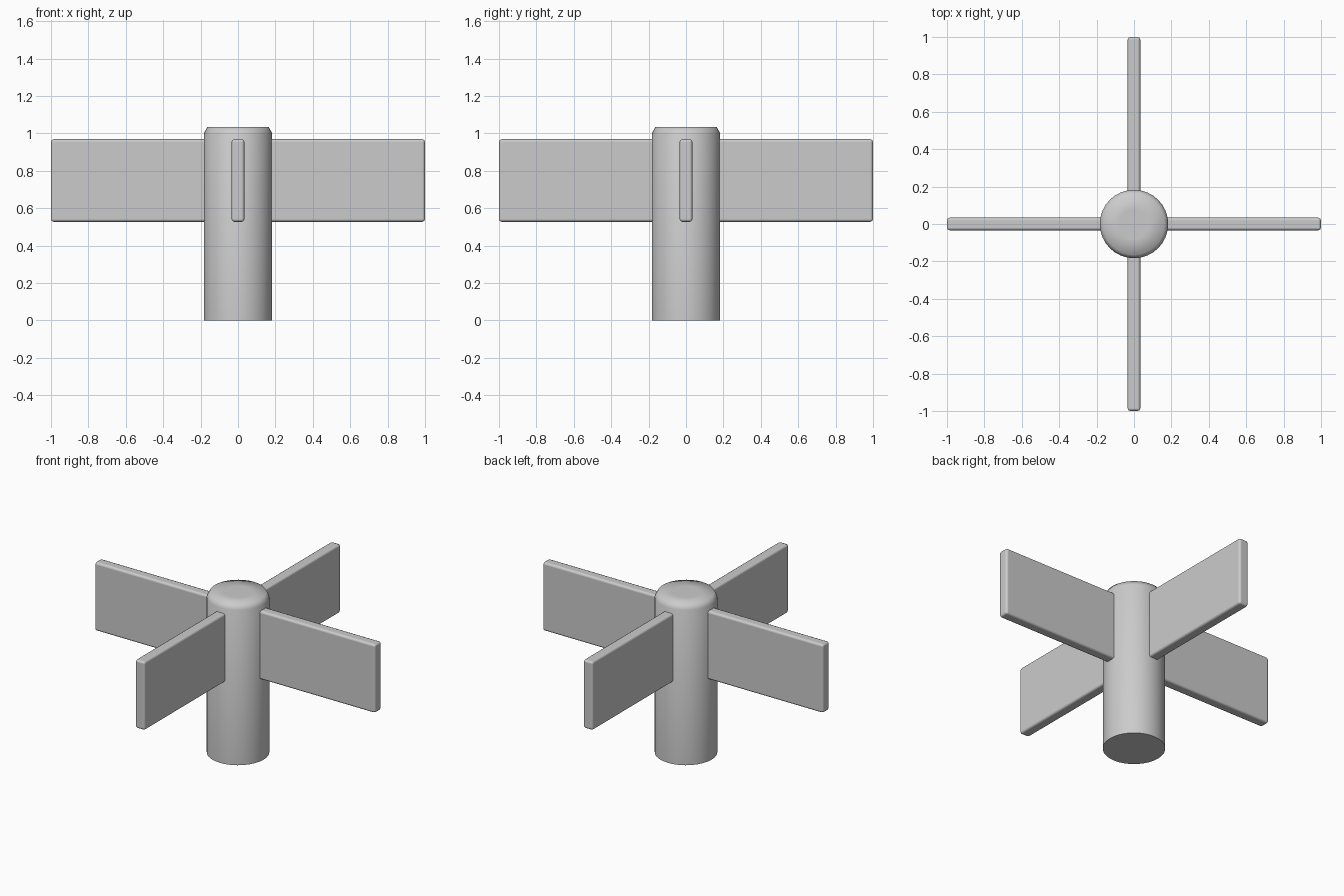
import bpy, bmesh, math

if "Cube" in bpy.data.objects:
    bpy.data.objects.remove(bpy.data.objects["Cube"])

# Central shaft: lathed profile with a chamfered, softly shaded top
profile = [(0, 0), (0.183, 0), (0.183, 0.012), (0.183, 1.0),
           (0.165, 1.033), (0.08, 1.033), (0, 1.033)]
bm = bmesh.new()
verts = [bm.verts.new((r, 0, z)) for r, z in profile]
edges = [bm.edges.new(pair) for pair in zip(verts, verts[1:])]
bmesh.ops.spin(bm, geom=verts + edges, cent=(0, 0, 0), axis=(0, 0, 1),
               angle=math.tau, steps=32)
bmesh.ops.remove_doubles(bm, verts=bm.verts, dist=1e-4)
bmesh.ops.recalc_face_normals(bm, faces=bm.faces)
mesh = bpy.data.meshes.new("shaft")
bm.to_mesh(mesh)
bm.free()
shaft = bpy.data.objects.new("shaft", mesh)
bpy.context.collection.objects.link(shaft)
bpy.context.view_layer.objects.active = shaft
shaft.select_set(True)
bpy.ops.object.shade_smooth_by_angle(angle=math.radians(70))


# Blades: thin upright plates with rounded edges, rooted inside the shaft
def add_blade(index):
    angle = index * math.pi / 2
    inner, outer = 0.1, 1.0
    mid = (inner + outer) / 2
    bpy.ops.mesh.primitive_cube_add(
        size=1, location=(mid * math.cos(angle), mid * math.sin(angle), 0.748),
        rotation=(0, 0, angle))
    blade = bpy.context.object
    blade.name = f"blade_{index + 1}"
    blade.scale = (outer - inner, 0.068, 0.442)
    bpy.ops.object.transform_apply(location=False, rotation=False, scale=True)
    bpy.ops.object.shade_smooth()
    bevel = blade.modifiers.new("rounded_edges", 'BEVEL')
    bevel.width = 0.015
    bevel.segments = 2
    bevel.harden_normals = True


for i in range(4):
    add_blade(i)
